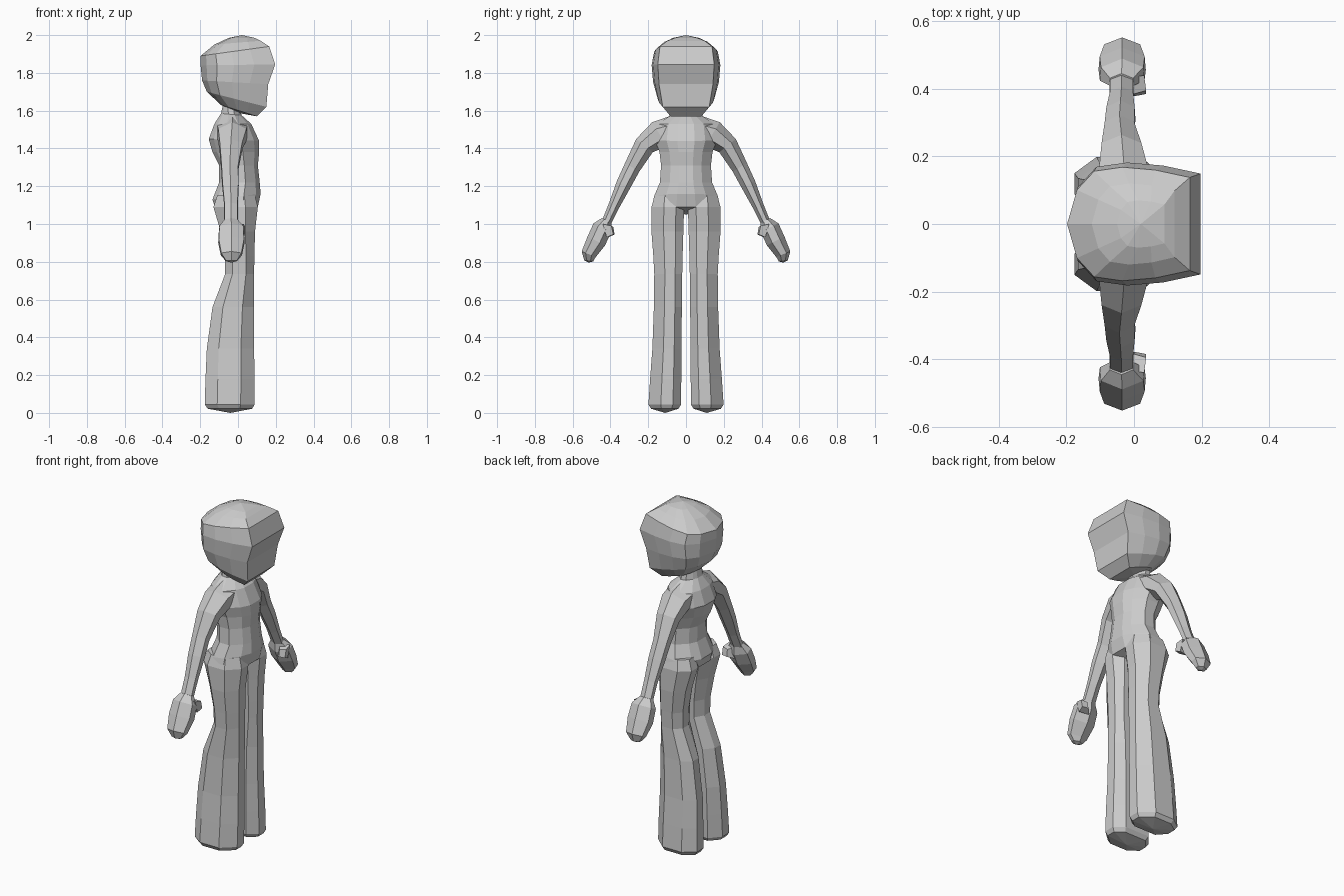
import bpy, bmesh
from mathutils import Vector


def loft(name, rings, start=None, end=None):
    """Skin a stack of equal-length rings, closing each end with a fan or a flat cap."""
    bm = bmesh.new()
    rows = [[bm.verts.new(p) for p in r] for r in rings]
    n = len(rows[0])
    for a, b in zip(rows, rows[1:]):
        for i in range(n):
            bm.faces.new((a[i], a[(i + 1) % n], b[(i + 1) % n], b[i]))
    for row, tip in ((rows[0], start), (rows[-1], end)):
        if tip is None:
            bm.faces.new(row)
        else:
            v = bm.verts.new(tip)
            for i in range(n):
                bm.faces.new((row[i], row[(i + 1) % n], v))
    bmesh.ops.recalc_face_normals(bm, faces=bm.faces[:])
    me = bpy.data.meshes.new(name)
    bm.to_mesh(me)
    bm.free()
    ob = bpy.data.objects.new(name, me)
    bpy.context.collection.objects.link(ob)
    return ob


def mirror_y(ob):
    m = ob.modifiers.new("mirror", "MIRROR")
    m.use_axis = (False, True, False)
    m.use_clip = False


def ring(half, xb, zb, xf, zf, w):
    """Symmetric ring from a half outline of (back-to-front, side) fractions."""
    pts = half + [(t, -s) for t, s in reversed(half) if s > 0]
    return [(xb + (xf - xb) * t, w * s, zb + (zf - zb) * t) for t, s in pts]


# head: face is the flat side at +x, rounded at the back
HEAD = [(0, 0), (.08, .6), (.22, .93), (.45, 1), (.72, .95), (1, .82), (1, .3)]
head_levels = [
    (-.05, 1.985, .09, 1.985, .07), (-.125, 1.95, .12, 1.97, .12),
    (-.198, 1.89, .165, 1.94, .168),
    (-.198, 1.84, .197, 1.845, .182), (-.19, 1.76, .16, 1.74, .174),
    (-.165, 1.70, .15, 1.62, .15), (-.09, 1.63, .10, 1.57, .10)]
loft("head", [ring(HEAD, *l) for l in head_levels],
     (.02, 0, 2.0), (-.01, 0, 1.59))

# torso from neck to crotch
BODY = [(0, .28), (.1, .62), (.35, 1), (.65, 1), (.9, .62), (1, .28)]
torso_levels = [
    (-.08, 1.63, .0, 1.63, .065), (-.09, 1.585, .02, 1.575, .075),
    (-.125, 1.53, .07, 1.53, .15), (-.155, 1.45, .112, 1.44, .165),
    (-.135, 1.38, .112, 1.38, .14), (-.10, 1.31, .105, 1.31, .132),
    (-.10, 1.22, .115, 1.22, .138), (-.135, 1.13, .12, 1.16, .168),
    (-.12, 1.08, .105, 1.09, .182)]
loft("torso", [ring(BODY, *l) for l in torso_levels], end=(-.01, 0, 1.05))

# flared legs with pointed soles
LEG = [(0, .36), (0, .72), (.25, 1), (.72, 1), (1, .62), (1, .25), (.8, 0), (.2, 0)]
leg_levels = [  # back x, front x, inner y, outer y, z
    (-.11, .09, .025, .165, 1.15), (-.13, .105, .010, .183, 1.09),
    (-.092, .09, .014, .183, .96), (-.07, .087, .018, .173, .83),
    (-.068, .085, .020, .168, .735), (-.135, .085, .022, .170, .56),
    (-.165, .085, .024, .178, .34), (-.172, .088, .025, .19, .18),
    (-.176, .088, .026, .199, .045), (-.16, .075, .04, .185, .022)]
mirror_y(loft("leg", [[(xb + (xf - xb) * t, yi + (yo - yi) * s, z) for t, s in LEG]
                      for xb, xf, yi, yo, z in leg_levels], end=(-.04, .11, 0)))


def tube(name, stations, sides, tip=None):
    """Limb along a path in y-z: (y, z, x centre, x radius, thickness, slope vector)."""
    rings = []
    for y, z, xc, rx, rt, (ny, nz) in stations:
        n = Vector((0, ny, nz)).normalized()
        rings.append([Vector((xc + rx * a, y, z)) + n * rt * b for a, b in sides])
    ob = loft(name, rings, end=tip)
    mirror_y(ob)
    return ob


HEX = [(1, -.4), (.95, .45), (0, 1), (-.95, .45), (-1, -.4), (0, -1)]

# arms
tube("arm", [(.06, 1.49, -.03, .085, .085, (.25, 1)),
             (.14, 1.475, -.03, .078, .075, (.6, 1)),
             (.22, 1.415, -.037, .062, .056, (1, .8)),
             (.285, 1.30, -.043, .046, .044, (1, .6)),
             (.33, 1.21, -.04, .044, .040, (1, .5)),
             (.38, 1.10, -.037, .036, .030, (1, .5)),
             (.425, 1.00, -.037, .036, .025, (1, .5))], HEX)

# mitten hands
tube("hand", [(.42, 1.02, -.037, .036, .028, (1, .45)),
              (.443, .98, -.035, .066, .052, (1, .5)),
              (.475, .91, -.035, .070, .052, (1, .5)),
              (.515, .84, -.035, .056, .040, (1, .4)),
              (.515, .805, -.035, .03, .024, (1, .1))],
     HEX, (.0 - .035, .515, .795))

# thumb stubs on the inner front of each hand
thumb = loft("thumb", [[(.03, .44, 1.0), (-.03, .43, 1.0), (-.03, .41, .93), (.03, .42, .93)],
                       [(.036, .395, .99), (.0, .385, .985), (.0, .378, .945), (.036, .385, .945)]])
mirror_y(thumb)
